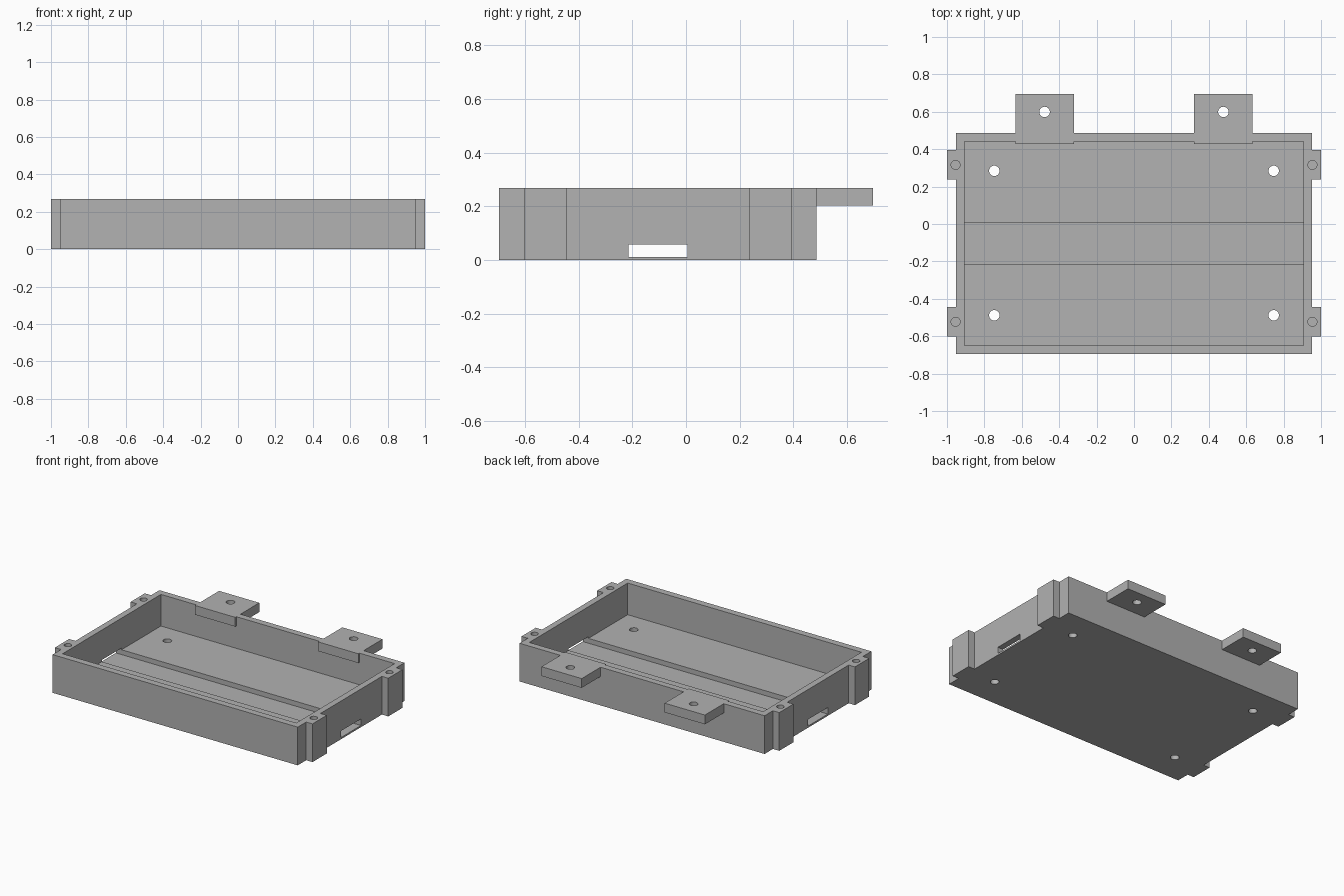
import bpy
import bmesh
from mathutils import Matrix, Vector

if "Cube" in bpy.data.objects:
    bpy.data.objects.remove(bpy.data.objects["Cube"])

HEIGHT = 0.268
FLOOR = 0.046

grey = bpy.data.materials.new("plain grey")
grey.use_nodes = True
colour = (0.445, 0.445, 0.445, 1)
grey.diffuse_color = colour
grey.node_tree.nodes["Principled BSDF"].inputs["Base Color"].default_value = colour


def finish(name, bm):
    mesh = bpy.data.meshes.new(name)
    bm.to_mesh(mesh)
    bm.free()
    mesh.materials.append(grey)
    obj = bpy.data.objects.new(name, mesh)
    bpy.context.collection.objects.link(obj)
    return obj


def box(name, x, y, z):
    """Box from (low, high) ranges on each axis."""
    bm = bmesh.new()
    size = [r[1] - r[0] for r in (x, y, z)]
    centre = Vector([(r[0] + r[1]) / 2 for r in (x, y, z)])
    bmesh.ops.create_cube(bm, size=1, matrix=Matrix.Translation(centre) @ Matrix.Diagonal((*size, 1)))
    return finish(name, bm)


def drill(name, x, y, radius, z):
    """Upright cylinder used to cut a hole."""
    bm = bmesh.new()
    bmesh.ops.create_cone(bm, cap_ends=True, segments=32, radius1=radius, radius2=radius,
                          depth=z[1] - z[0], matrix=Matrix.Translation((x, y, sum(z) / 2)))
    return finish(name, bm)


def combine(target, other, operation):
    """Apply a boolean and remove the helper object."""
    other.hide_render = True
    mod = target.modifiers.new(operation.lower(), 'BOOLEAN')
    mod.operation = operation
    mod.solver = 'EXACT'
    mod.object = other
    bpy.context.view_layer.update()
    graph = bpy.context.evaluated_depsgraph_get()
    mesh = bpy.data.meshes.new_from_object(target.evaluated_get(graph))
    target.modifiers.clear()
    target.data = mesh
    bpy.data.objects.remove(other)


# Tray body with hollow interior
tray = box("tray", (-0.951, 0.951), (-0.696, 0.487), (0, HEIGHT))
combine(tray, box("cavity", (-0.907, 0.907), (-0.649, 0.441), (FLOOR, 0.4)), 'DIFFERENCE')

# Strap channel across the floor and out through both side walls
combine(tray, box("strap_slot", (-1.2, 1.2), (-0.214, 0.005), (0.012, 0.058)), 'DIFFERENCE')

for side in (-1, 1):
    # Screw posts on the side walls, with blind holes from the top
    for y in (-0.523, 0.316):
        x_range = sorted((side * 0.93, side * 1.0))
        combine(tray, box("screw_post", x_range, (y - 0.079, y + 0.079), (0, HEIGHT)), 'UNION')
        combine(tray, drill("screw_hole", side * 0.954, y, 0.024, (0.07, 0.4)), 'DIFFERENCE')

    # Mounting tabs at the back, with through holes
    x = side * 0.478
    combine(tray, box("mounting_tab", (x - 0.156, x + 0.156), (0.429, 0.696), (0.203, HEIGHT)), 'UNION')
    combine(tray, drill("tab_hole", x, 0.599, 0.028, (0.1, 0.4)), 'DIFFERENCE')

    # Through holes in the floor
    for y in (-0.488, 0.284):
        combine(tray, drill("floor_hole", side * 0.747, y, 0.028, (-0.1, 0.15)), 'DIFFERENCE')

# Flat faces with smooth hole walls
bpy.ops.object.select_all(action='DESELECT')
tray.select_set(True)
bpy.context.view_layer.objects.active = tray
bpy.ops.object.shade_smooth_by_angle()
